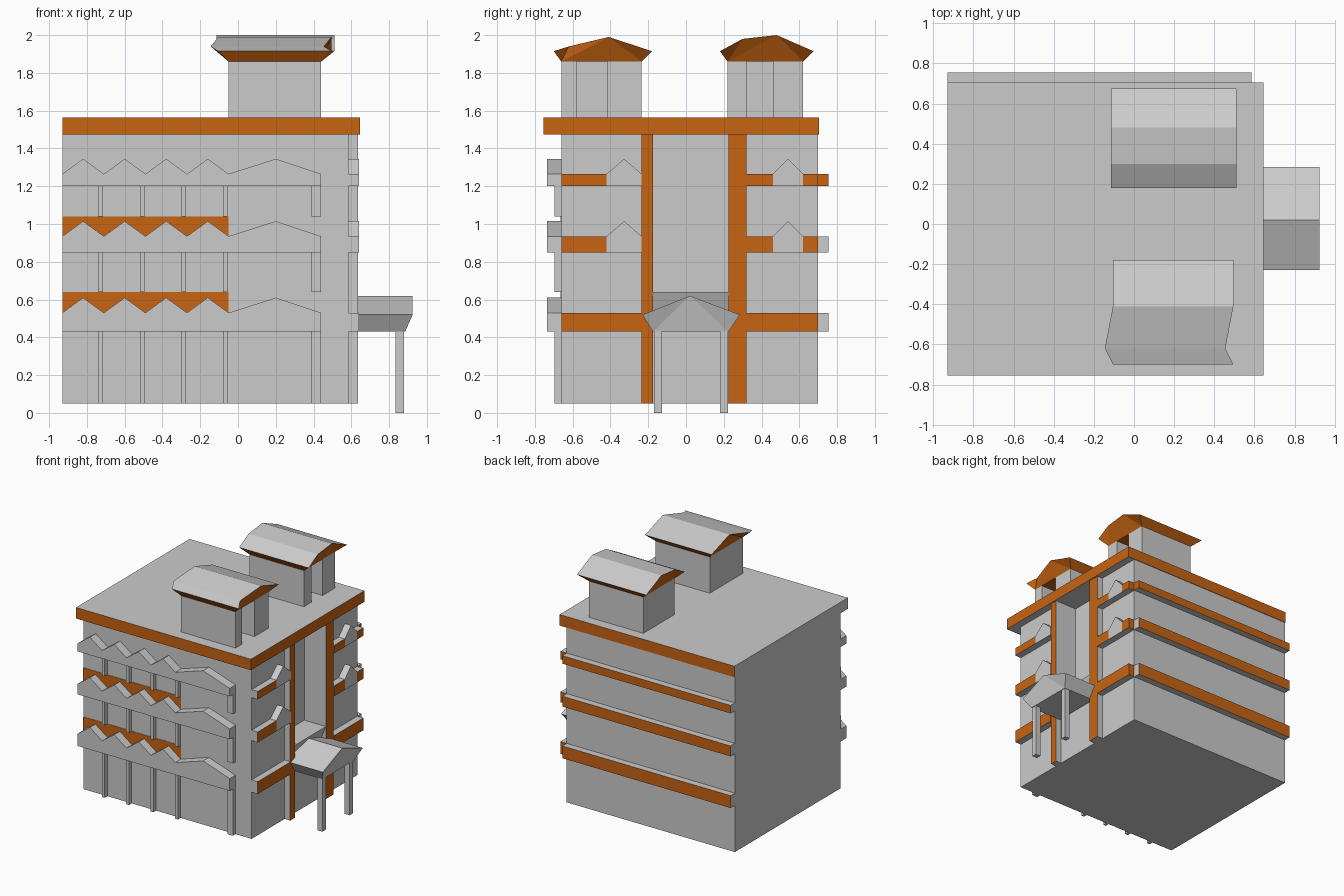
import bpy, bmesh

if "Cube" in bpy.data.objects:
    bpy.data.objects.remove(bpy.data.objects["Cube"])


def material(name, rgb):
    m = bpy.data.materials.new(name)
    m.diffuse_color = (*rgb, 1)
    m.use_nodes = True
    m.node_tree.nodes["Principled BSDF"].inputs["Base Color"].default_value = m.diffuse_color
    return m


GREY = material("pale grey", (0.60, 0.60, 0.60))
ORANGE = material("burnt orange", (0.57, 0.126, 0.006))


def make(name, verts, faces, painted=None):
    """Mesh object; faces whose normal passes the painted rule become orange."""
    bm = bmesh.new()
    vs = [bm.verts.new(v) for v in verts]
    for f in faces:
        bm.faces.new([vs[i] for i in f])
    bmesh.ops.recalc_face_normals(bm, faces=bm.faces)
    bm.normal_update()
    for f in bm.faces:
        f.material_index = int(bool(painted and painted(f.normal)))
    me = bpy.data.meshes.new(name)
    bm.to_mesh(me)
    bm.free()
    me.materials.append(GREY)
    me.materials.append(ORANGE)
    ob = bpy.data.objects.new(name, me)
    bpy.context.collection.objects.link(ob)
    return ob


def prism(name, pts, axis, a, b, painted=None):
    """Extrude a 2D outline along an axis from a to b."""
    place = {"x": lambda p, t: (t, p[0], p[1]),
             "y": lambda p, t: (p[0], t, p[1]),
             "z": lambda p, t: (p[0], p[1], t)}[axis]
    n = len(pts)
    verts = [place(p, a) for p in pts] + [place(p, b) for p in pts]
    faces = [range(n), range(n, 2 * n)]
    faces += [(i, (i + 1) % n, n + (i + 1) % n, n + i) for i in range(n)]
    return make(name, verts, faces, painted)


def box(name, x0, x1, y0, y1, z0, z1, painted=None):
    return prism(name, [(x0, y0), (x1, y0), (x1, y1), (x0, y1)], "z", z0, z1, painted)


def flared_roof(name, bx, by, bz, tops, painted=None):
    """Roof from a base rectangle out to a ridge profile of (y, z, x0, x1)."""
    verts = [(bx[e], y, bz) for e in (0, 1) for y in by]
    n = len(tops)
    for e in (2, 3):
        verts += [(t[e], t[0], t[1]) for t in tops]
    L, R = 4, 4 + n
    faces = [(0, 1, 3, 2), (0, 2, R, L), (1, 3, R + n - 1, L + n - 1)]
    faces += [(L + i, L + i + 1, R + i + 1, R + i) for i in range(n - 1)]
    for b, s in ((0, L), (2, R)):
        faces += [(b, s + i, s + i + 1) for i in range(n - 2)]
        faces += [(b, s + n - 2, b + 1), (b + 1, s + n - 2, s + n - 1)]
    return make(name, verts, faces, painted)


def facing_right(n):
    return n.x > 0.5


def facing_out(n):
    return n.x > 0.5 or n.y > 0.5


# main block with the tall entrance recess cut into the right side
body = box("main_block", -0.93, 0.585, -0.66, 0.70, 0.05, 1.48)
cutter = box("recess_cutter", 0.44, 0.70, -0.175, 0.225, 0.64, 1.475)
cutter.hide_render = True
cutter.hide_viewport = True
cut = body.modifiers.new("recess", "BOOLEAN")
cut.operation = "DIFFERENCE"
cut.solver = "EXACT"
cut.object = cutter

# sloped lintel under the recess
prism("entrance_lintel", [(0.58, 0.53), (0.59, 0.53), (0.635, 0.64), (0.58, 0.64)],
      "y", -0.175, 0.225)

# roof slab
box("roof_slab", -0.93, 0.645, -0.755, 0.705, 1.475, 1.565,
    lambda n: abs(n.y) > 0.5 or n.x > 0.5)

# pillars either side of the recess
for i, (y0, y1) in enumerate(((-0.235, -0.175), (0.225, 0.32))):
    box(f"entrance_pillar_{i}", 0.58, 0.635, y0, y1, 0.05, 1.476, facing_right)

# each storey: bottom, valley and peak heights of its band
LEVELS = ((0.43, 0.53, 0.61), (0.85, 0.935, 1.015), (1.20, 1.265, 1.345))
for k, (z0, zv, zp) in enumerate(LEVELS):
    # zigzag balcony along the front
    top = [(-0.93 + 0.11 * i, zp if i % 2 else zv) for i in range(9)]
    top += [(0.20, zp), (0.44, zv)]
    prism(f"front_balcony_{k}", [(-0.93, z0)] + top + [(0.44, z0)], "y", -0.735, -0.655)

    # orange band along the back
    box(f"back_band_{k}", -0.93, 0.585, 0.695, 0.755, z0, zv,
        facing_out if k == 2 else lambda n: n.y > 0.5)

    # right side bands, with small gables on the upper storeys
    if k == 0:
        spans = ((-0.66, -0.235), (0.32, 0.70))
    else:
        spans = ((-0.66, -0.42), (0.32, 0.46), (0.62, 0.70))
        for j, (a, b) in enumerate(((-0.42, -0.235), (0.46, 0.62))):
            prism(f"side_gable_{k}_{j}",
                  [(a, z0), (b, z0), (b, zv), ((a + b) / 2, zp), (a, zv)],
                  "x", 0.58, 0.64)
    for j, (a, b) in enumerate(spans):
        box(f"side_band_{k}_{j}", 0.58, 0.64, a, b, z0, zv, facing_out)

# front columns for every storey
for k, (z0, z1) in enumerate(((0.05, 0.43), (0.64, 0.85), (1.04, 1.20))):
    for i in range(4):
        x = -0.74 + 0.22 * i
        box(f"front_column_{k}_{i}", x, x + 0.025, -0.695, -0.655, z0, z1)
    box(f"corner_column_{k}", 0.39, 0.44, -0.695, -0.655, z0, z1)

# orange wall panels behind the lower two balconies
for k, (z0, z1) in enumerate(((0.53, 0.64), (0.935, 1.04))):
    box(f"front_panel_{k}", -0.93, -0.05, -0.664, -0.655, z0, z1,
        lambda n: n.y < -0.5)

# entrance canopy on two posts
flared_roof("canopy_roof", (0.60, 0.885), (-0.175, 0.225), 0.43,
            [(-0.23, 0.52, 0.60, 0.925), (0.02, 0.62, 0.60, 0.925),
             (0.285, 0.52, 0.60, 0.925)])
for i, y in enumerate((-0.17, 0.18)):
    box(f"canopy_post_{i}", 0.835, 0.88, y, y + 0.043, 0, 0.432)


# rooftop huts with a doorway slot and a flared roof
def hut(name, y0, d0, d1, y1, tops):
    plan = [(-0.05, y0), (0.44, y0), (0.44, d0), (0.26, d0),
            (0.26, d1), (0.44, d1), (0.44, y1), (-0.05, y1)]
    prism(name + "_walls", plan, "z", 1.563, 1.86)
    flared_roof(name + "_roof", (-0.05, 0.44), (y0, y1), 1.86, tops,
                lambda n: n.z < 0.5)


hut("front_hut", -0.66, -0.58, -0.415, -0.235,
    [(-0.70, 1.915, -0.105, 0.495), (-0.62, 1.94, -0.145, 0.455),
     (-0.41, 1.99, -0.105, 0.495), (-0.18, 1.915, -0.105, 0.495)])
hut("back_hut", 0.22, 0.32, 0.46, 0.62,
    [(0.18, 1.915, -0.115, 0.51), (0.30, 1.98, -0.115, 0.51),
     (0.48, 2.0, -0.115, 0.51), (0.675, 1.915, -0.115, 0.51)])
